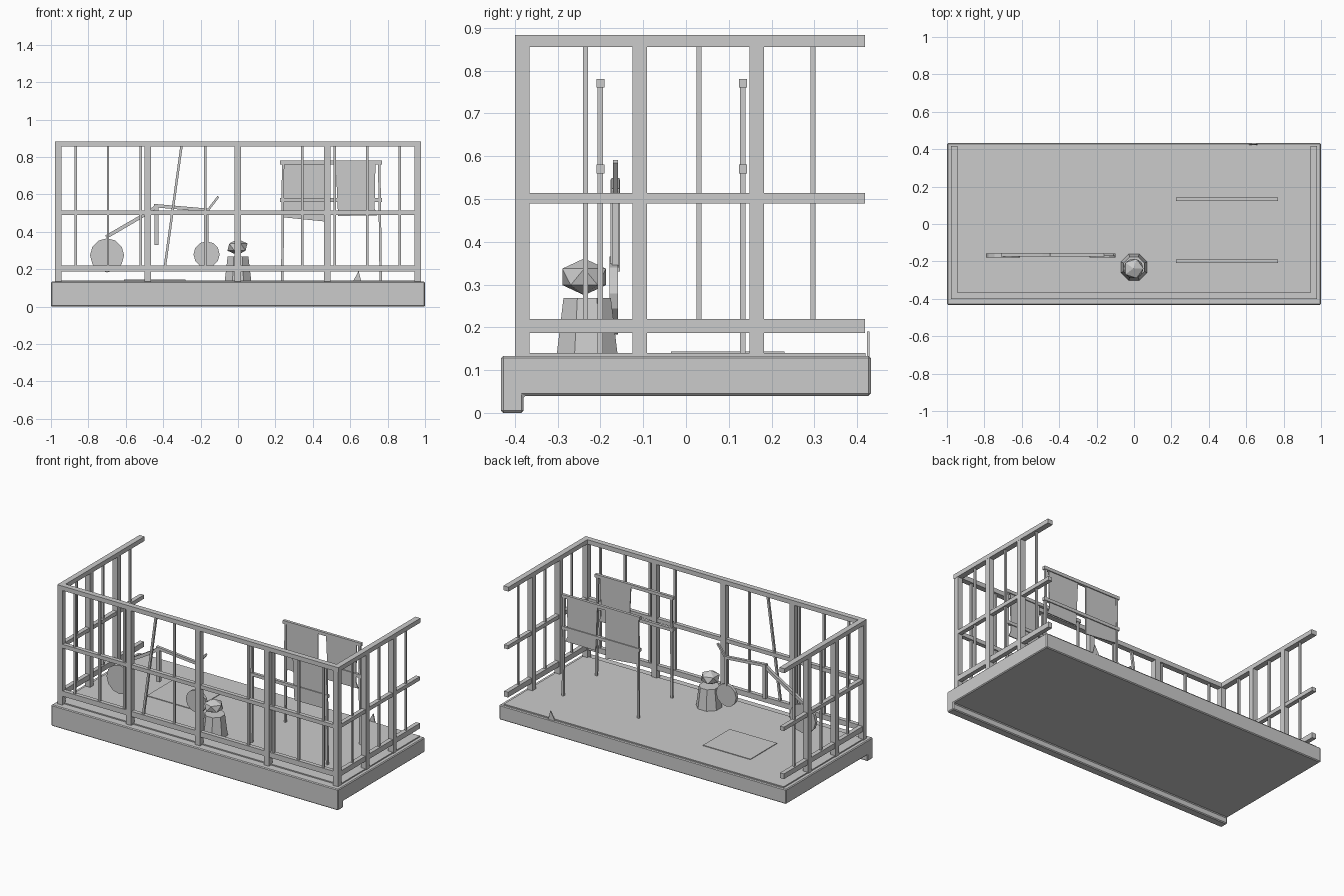
import bpy, bmesh, math
from mathutils import Vector, Matrix

if "Cube" in bpy.data.objects:
    bpy.data.objects.remove(bpy.data.objects["Cube"])

grey = bpy.data.materials.new("light_grey")
grey.diffuse_color = (0.6, 0.6, 0.6, 1)
grey.use_nodes = True
grey.node_tree.nodes["Principled BSDF"].inputs["Base Color"].default_value = grey.diffuse_color


def finish(name, bm, bevel=0):
    bmesh.ops.recalc_face_normals(bm, faces=bm.faces)
    me = bpy.data.meshes.new(name)
    bm.to_mesh(me)
    bm.free()
    me.materials.append(grey)
    ob = bpy.data.objects.new(name, me)
    bpy.context.collection.objects.link(ob)
    if bevel:
        mod = ob.modifiers.new("edge", 'BEVEL')
        mod.width = bevel
        mod.segments = 1
    return ob


def add_box(bm, x, y, z):
    """Box between (min, max) pairs."""
    c = [(a + b) / 2 for a, b in (x, y, z)]
    s = [b - a for a, b in (x, y, z)]
    bmesh.ops.create_cube(bm, size=1, matrix=Matrix.Translation(c) @ Matrix.Diagonal((*s, 1)))


def add_beam(bm, a, b, w):
    """Square bar of width w from a to b."""
    a, b = Vector(a), Vector(b)
    d = b - a
    rot = d.to_track_quat('Z', 'Y').to_matrix().to_4x4()
    bmesh.ops.create_cube(bm, size=1, matrix=Matrix.Translation((a + b) / 2) @ rot
                          @ Matrix.Diagonal((w, w, d.length, 1)))


def box(name, x, y, z, bevel=0):
    bm = bmesh.new()
    add_box(bm, x, y, z)
    return finish(name, bm, bevel)


def prism(name, pts, y, t):
    """Outline in x,z extruded along y."""
    bm = bmesh.new()
    f = bm.faces.new([bm.verts.new((px, y - t / 2, pz)) for px, pz in pts])
    r = bmesh.ops.extrude_face_region(bm, geom=[f])
    vs = [v for v in r['geom'] if isinstance(v, bmesh.types.BMVert)]
    bmesh.ops.translate(bm, verts=vs, vec=(0, t, 0))
    return finish(name, bm)


# Balcony slab with a drip edge under the front
prof = [(-0.432, 0), (-0.38, 0), (-0.38, 0.04), (0.432, 0.04), (0.432, 0.133), (-0.432, 0.133)]
bm = bmesh.new()
face = bm.faces.new([bm.verts.new((-1, y, z)) for y, z in prof])
ext = bmesh.ops.extrude_face_region(bm, geom=[face])
bmesh.ops.translate(bm, verts=[v for v in ext['geom'] if isinstance(v, bmesh.types.BMVert)], vec=(2, 0, 0))
finish("slab", bm, 0.005)
box("floor_sheet", (-0.975, 0.975), (-0.38, 0.42), (0.13, 0.14))
box("floor_mat", (-0.61, -0.28), (-0.035, 0.23), (0.138, 0.144))

# Railing: heights of the three rails
rails = [(0.187, 0.22), (0.49, 0.514), (0.855, 0.883)]
bm = bmesh.new()
for i, z in enumerate(rails):
    d = 0 if i == 2 else 0.004
    add_box(bm, (-0.979 + d, 0.979 - d), (-0.4 + d, -0.366 - d), z)
    for s in (-1, 1):
        add_box(bm, sorted((s * (0.979 - d), s * (0.944 + d))), (-0.366 - d, 0.418), z)
finish("rails", bm)

# Square posts
bm = bmesh.new()
for x in (-0.962, -0.482, -0.002, 0.478, 0.96):
    add_box(bm, (x - 0.0175, x + 0.0175), (-0.4, -0.366), (0.13, 0.856))
for s in (-1, 1):
    for y in (-0.108, 0.165):
        add_box(bm, (s * 0.961 - 0.0175, s * 0.961 + 0.0175), (y - 0.017, y + 0.017), (0.13, 0.856))
finish("posts", bm)

# Thin balusters, one missing and one knocked askew
bm = bmesh.new()
for x in (-0.868, -0.695, -0.521, -0.174, 0.343, 0.517, 0.691, 0.865):
    add_beam(bm, (x, -0.383, 0.2), (x, -0.383, 0.86), 0.013)
add_beam(bm, (-0.39, -0.383, 0.22), (-0.302, -0.383, 0.86), 0.013)
for s in (-1, 1):
    for y in (-0.235, 0.03, 0.297):
        add_beam(bm, (s * 0.961, y, 0.2), (s * 0.961, y, 0.86), 0.012)
finish("balusters", bm)

# Two drying racks
for label, y in (("front", -0.2), ("back", 0.133)):
    bm = bmesh.new()
    for x, lean in ((0.237, 0.004), (0.763, -0.008)):
        add_beam(bm, (x, y, 0.138), (x + lean, y, 0.77), 0.013)
    for z in (0.77, 0.57):
        add_box(bm, (0.225, 0.77), (y - 0.009, y + 0.009), (z - 0.01, z + 0.01))
    finish(label + "_drying_rack", bm)

# Hanging cloths
wide = [(0.243, 0.77), (0.465, 0.77), (0.465, 0.455), (0.235, 0.478)]
narrow = [(0.522, 0.77), (0.735, 0.77), (0.73, 0.525), (0.745, 0.487), (0.535, 0.485)]
prism("back_wide_cloth", wide, 0.133, 0.006)
prism("back_narrow_cloth", narrow, 0.133, 0.006)
prism("front_narrow_cloth", narrow, -0.2, 0.006)

# Plant pot and faceted bush
bm = bmesh.new()
bmesh.ops.create_cone(bm, cap_ends=True, segments=8, radius1=0.077, radius2=0.06, depth=0.132,
                      matrix=Matrix.Translation((0, -0.231, 0.202)) @ Matrix.Rotation(math.pi / 8, 4, 'Z'))
finish("plant_pot", bm)
bm = bmesh.new()
bmesh.ops.create_icosphere(bm, subdivisions=1, radius=1,
                           matrix=Matrix.Translation((-0.003, -0.238, 0.318))
                           @ Matrix.Diagonal((0.06, 0.06, 0.043, 1)))
finish("bush", bm)

# Small bicycle: solid wheels, then bars
BY = -0.165
for label, x, z, r in (("rear", -0.70, 0.274, 0.091), ("front", -0.168, 0.279, 0.07)):
    bm = bmesh.new()
    bmesh.ops.create_cone(bm, cap_ends=True, segments=12, radius1=r, radius2=r, depth=0.02,
                          matrix=Matrix.Translation((x, BY - 0.004, z)) @ Matrix.Rotation(math.pi / 2, 4, 'X'))
    finish(label + "_wheel", bm)
bm = bmesh.new()
for a, b, w in (((-0.705, 0.372), (-0.485, 0.5), 0.019),
                ((-0.485, 0.5), (-0.43, 0.54), 0.019),
                ((-0.436, 0.33), (-0.436, 0.545), 0.022),
                ((-0.45, 0.54), (-0.16, 0.515), 0.018),
                ((-0.165, 0.34), (-0.165, 0.52), 0.016),
                ((-0.165, 0.51), (-0.105, 0.588), 0.012)):
    add_beam(bm, (a[0], BY, a[1]), (b[0], BY, b[1]), w)
finish("bicycle_frame", bm)

# Small shard standing on the back edge
prism("shard", [(0.612, 0.13), (0.66, 0.13), (0.645, 0.19)], 0.426, 0.006)
